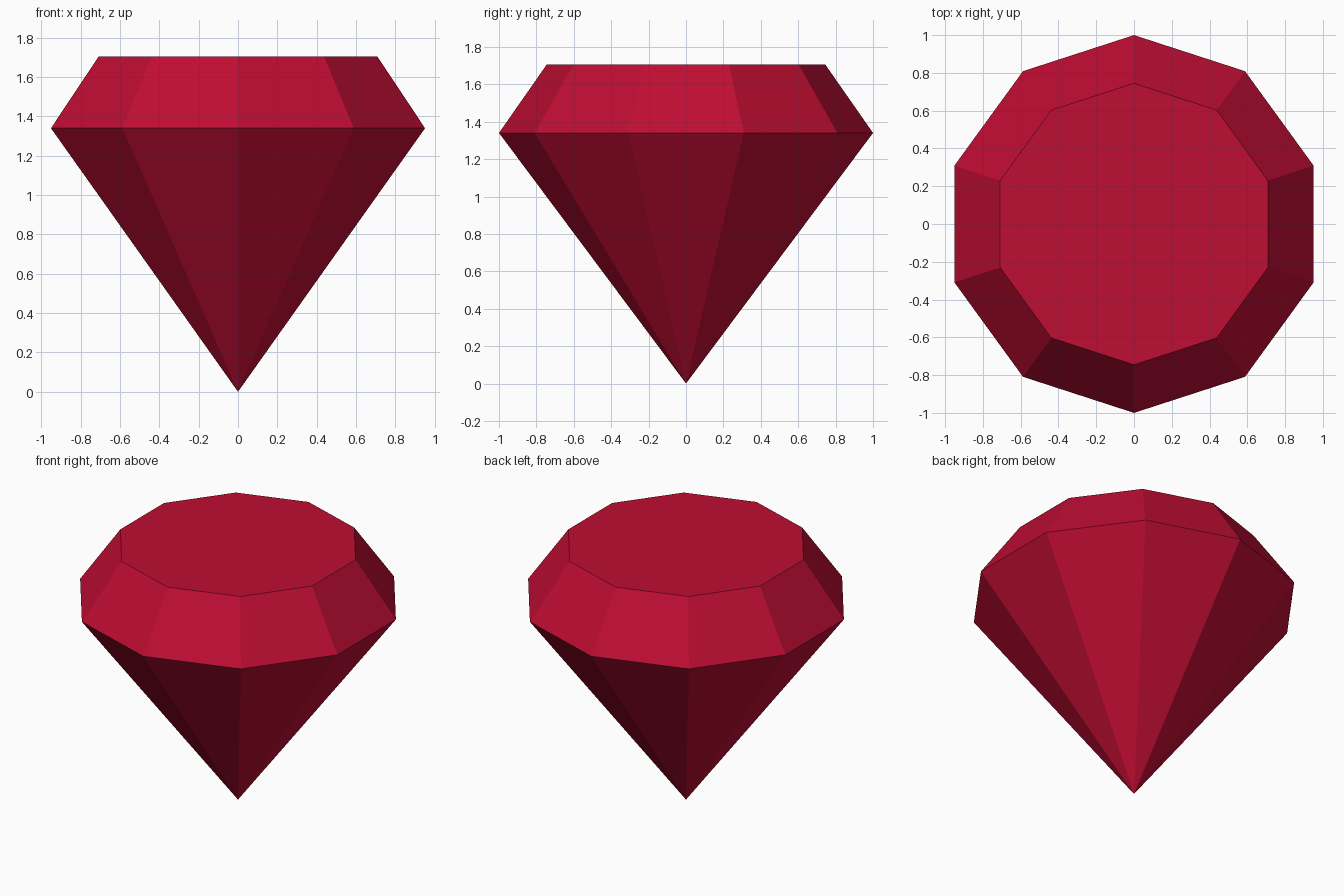
import bpy
import bmesh
from math import sin, cos, tau

SIDES = 10

cube = bpy.data.objects.get("Cube")
if cube:
    bpy.data.objects.remove(cube, do_unlink=True)

# Ruby red
red = bpy.data.materials.new("ruby_red")
red.use_nodes = True
colour = (0.52, 0.004, 0.033, 1.0)
red.diffuse_color = colour
red.node_tree.nodes["Principled BSDF"].inputs["Base Color"].default_value = colour


def ring(bm, radius, z):
    """Decagon of vertices with one corner on the y axis."""
    return [bm.verts.new((radius * sin(tau * i / SIDES), radius * cos(tau * i / SIDES), z))
            for i in range(SIDES)]


bm = bmesh.new()
tip = bm.verts.new((0, 0, 0))
girdle = ring(bm, 1.0, 1.34)
table = ring(bm, 0.745, 1.705)

# Lower pavilion facets and upper crown facets
for i in range(SIDES):
    j = (i + 1) % SIDES
    bm.faces.new((tip, girdle[i], girdle[j]))
    bm.faces.new((girdle[i], table[i], table[j], girdle[j]))

# Flat table on top
bm.faces.new(table)
bmesh.ops.recalc_face_normals(bm, faces=bm.faces)

mesh = bpy.data.meshes.new("cut_gem")
bm.to_mesh(mesh)
bm.free()
mesh.materials.append(red)
gem = bpy.data.objects.new("cut_gem", mesh)
bpy.context.collection.objects.link(gem)
